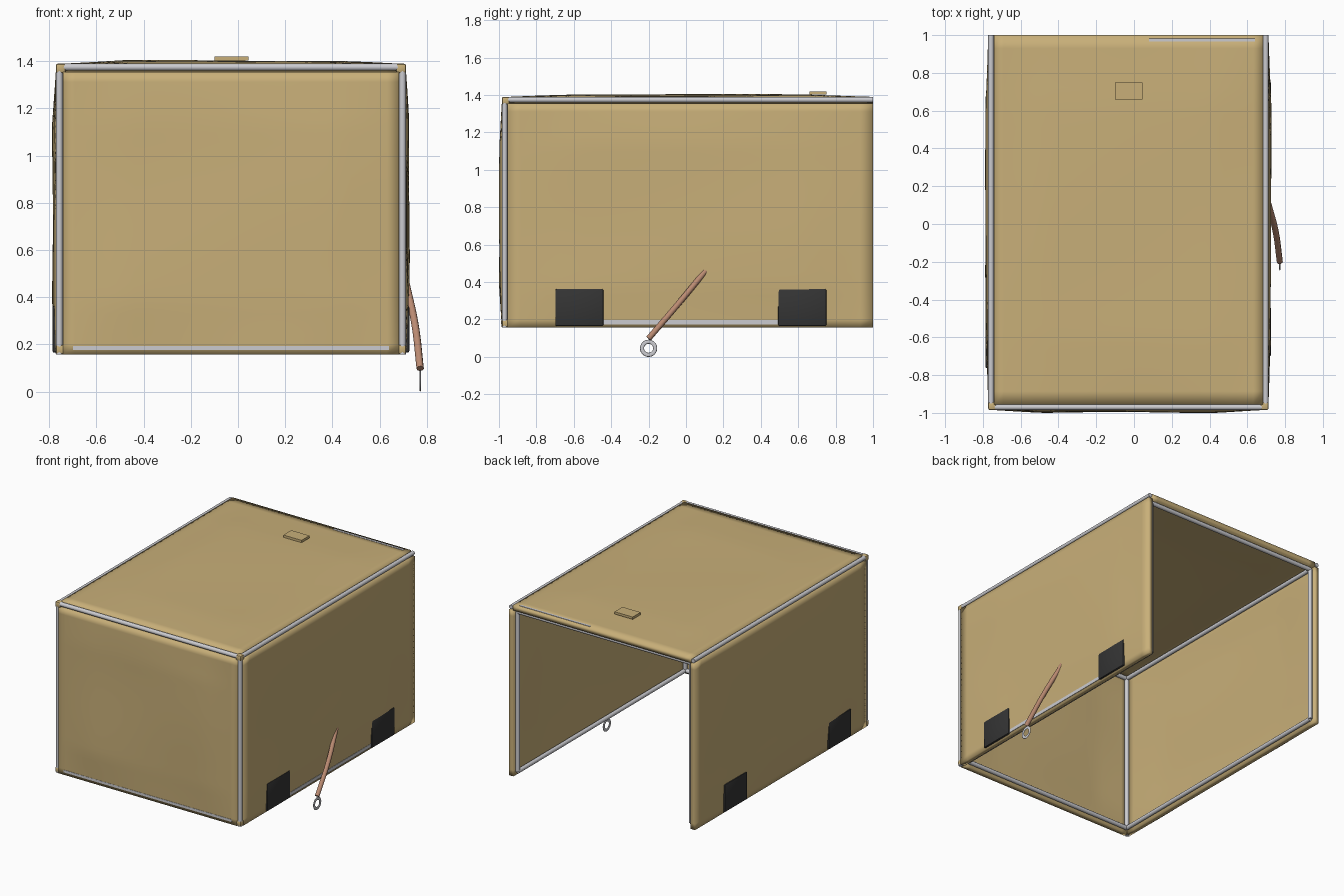
import bpy, bmesh, math
from mathutils import Vector

cube = bpy.data.objects.get("Cube")
if cube:
    bpy.data.objects.remove(cube, do_unlink=True)


def material(name, rgb):
    m = bpy.data.materials.new(name)
    m.use_nodes = True
    m.diffuse_color = (*rgb, 1)
    m.node_tree.nodes["Principled BSDF"].inputs["Base Color"].default_value = (*rgb, 1)
    return m


TAN = material("tan canvas", (0.58, 0.43, 0.19))
GREY = material("light grey metal", (0.6, 0.6, 0.63))
BLACK = material("black rubber", (0.035, 0.035, 0.035))
BROWN = material("brown strap", (0.50, 0.26, 0.17))

X, Y, Z = Vector((1, 0, 0)), Vector((0, 1, 0)), Vector((0, 0, 1))
MID = -0.03                                   # centre of the box in x
HALF, FRONT, BACK = 0.742, -0.985, 1.0        # outer surfaces
BOTTOM, TOP = 0.158, 1.39
INSET, THICK, R = 0.03, 0.035, 0.015
PANEL_TOP = TOP - 0.035


def finish(bm, name, mat, smooth=True):
    mesh = bpy.data.meshes.new(name)
    bm.to_mesh(mesh)
    bm.free()
    mesh.materials.append(mat)
    for f in mesh.polygons:
        f.use_smooth = smooth
    if smooth:
        mesh.set_sharp_from_angle(angle=math.radians(35))
    obj = bpy.data.objects.new(name, mesh)
    bpy.context.collection.objects.link(obj)
    return obj


def panel(name, corner, u, v, lu, lv, phase):
    """Slightly billowing sheet with thickness, outward along u x v."""
    n = u.cross(v)
    bm = bmesh.new()
    bmesh.ops.create_grid(bm, x_segments=28, y_segments=28, size=0.5)
    for p in bm.verts:
        a, b = p.co.x + 0.5, p.co.y + 0.5
        env = min(1, 1.8 * math.sin(math.pi * a)) * min(1, 1.8 * math.sin(math.pi * b))
        wave = math.sin(7 * a + 3 * b + phase) + 0.6 * math.sin(8 * b - 4 * a + phase)
        p.co = corner + u * (a * lu) + v * (b * lv) + n * env * (0.011 + 0.003 * wave)
    obj = finish(bm, name, TAN)
    mod = obj.modifiers.new("thickness", "SOLIDIFY")
    mod.thickness, mod.offset = THICK, -1
    return obj


def box(name, lo, hi, mat, bevel=0.0):
    bm = bmesh.new()
    bmesh.ops.create_cube(bm, size=1)
    lo, hi = Vector(lo), Vector(hi)
    for p in bm.verts:
        p.co = (lo + hi) / 2 + p.co * (hi - lo)
    if bevel:
        bmesh.ops.bevel(bm, geom=bm.edges[:], offset=bevel, segments=2,
                        profile=0.5, affect='EDGES')
    return finish(bm, name, mat, bevel > 0)


def bar(name, a, b, radius=R):
    a, b = Vector(a), Vector(b)
    bm = bmesh.new()
    bmesh.ops.create_cone(bm, cap_ends=True, segments=12, radius1=radius,
                          radius2=radius, depth=(b - a).length)
    turn = (b - a).to_track_quat('Z', 'Y').to_matrix()
    for p in bm.verts:
        p.co = (a + b) / 2 + turn @ p.co
    return finish(bm, name, GREY)


# Canvas panels
xl, xr = MID - HALF, MID + HALF
high = PANEL_TOP - BOTTOM
wide = 2 * (HALF - INSET)
deep = BACK - FRONT - INSET
panel("front_panel", Vector((xl + INSET, FRONT, BOTTOM)), X, Z, wide, high, 0.4)
panel("left_panel", Vector((xr, FRONT + INSET, BOTTOM)), Y, Z, deep, high, 1.7)
panel("right_panel", Vector((xl, BACK, BOTTOM)), -Y, Z, deep, high, 2.9)
panel("top_panel", Vector((xl + INSET, BACK - deep, TOP)), X, Y, wide, deep, 4.2)

# Frame bars along the outer edges, with corner joints
fy, tz = FRONT + R, TOP - R
bar("front_top_bar", (xl + R, fy, tz), (xr - R, fy, tz))
for side, s in (("left", 1), ("right", -1)):
    x = MID + s * (HALF - R)
    bar(side + "_top_bar", (x, fy, tz), (x, BACK, tz))
    bar(side + "_front_upright", (x, fy, BOTTOM), (x, fy, tz))
    for level, z in (("top", tz - 0.005), ("bottom", BOTTOM + 0.021)):
        c = Vector((x - s * 0.006, fy + 0.006, z))
        h = Vector((0.021, 0.021, 0.02))
        box(f"{side}_{level}_joint", c - h, c + h, TAN, 0.009)

    # Inner frame bars against each side wall
    xi = MID + s * (HALF - THICK - R)
    yi, zi, zb, yb = FRONT + THICK + R, TOP - THICK - R, BOTTOM + 0.03, BACK - 0.03
    bar(side + "_inner_top_bar", (xi, yi, zi), (xi, yb, zi))
    bar(side + "_inner_bottom_bar", (xi, yi, zb), (xi, yb, zb))
    bar(side + "_inner_front_upright", (xi, yi, zb), (xi, yi, zi))
    bar(side + "_inner_back_upright", (xi, yb, zb), (xi, yb, zi))

    # Rubber patches low on the wall
    xo = MID + s * HALF
    for where, y in (("front", -0.57 if s > 0 else -0.635),
                     ("back", 0.622 if s > 0 else 0.55)):
        box(f"{side}_{where}_patch", (min(xo - s * 0.01, xo + s * 0.014), y - 0.129, 0.165),
            (max(xo - s * 0.01, xo + s * 0.014), y + 0.129, 0.364), BLACK, 0.008)

# Inner cross bars
ends = (MID - HALF + THICK + R, MID + HALF - THICK - R)
for name, y, z in (("inner_front_top_bar", yi, zi), ("inner_front_bottom_bar", yi, zb),
                   ("inner_back_top_bar", yb, zi)):
    bar(name, (ends[0], y, z), (ends[1], y, z))

# Thin exposed strips of the frame on the outside
box("front_bottom_strip", (-0.7, FRONT - 0.003, 0.177), (0.64, FRONT + 0.004, 0.194), GREY)
box("left_bottom_strip", (xr - 0.004, -0.46, 0.172), (xr + 0.004, 0.52, 0.196), GREY)
box("top_back_strip", (0.08, 0.966, TOP - 0.004), (0.64, 0.982, TOP + 0.003), GREY)

# Plain tag on the roof
box("roof_tag", (-0.1, 0.66, 1.403), (0.045, 0.75, 1.42), TAN)

# Hanging strap on the left wall
curve = bpy.data.curves.new("side_strap", "CURVE")
curve.dimensions = '3D'
curve.bevel_depth, curve.bevel_resolution, curve.use_fill_caps = 0.016, 2, True
spline = curve.splines.new('BEZIER')
path = [(0.712, 0.105, 0.46), (0.75, -0.04, 0.285), (0.772, -0.2, 0.098)]
spline.bezier_points.add(len(path) - 1)
for point, co in zip(spline.bezier_points, path):
    point.co = co
    point.handle_left_type = point.handle_right_type = 'AUTO'
curve.materials.append(BROWN)
bpy.context.collection.objects.link(bpy.data.objects.new("side_strap", curve))

# Flat ring at the end of the strap
bpy.ops.mesh.primitive_torus_add(major_radius=0.035, minor_radius=0.011,
                                 major_segments=32, minor_segments=8,
                                 location=(0.772, -0.2, 0.046),
                                 rotation=(0, math.pi / 2, 0))
ring = bpy.context.object
ring.name = "strap_ring"
ring.scale.z = 0.35
ring.data.materials.append(GREY)
bpy.ops.object.shade_smooth()
